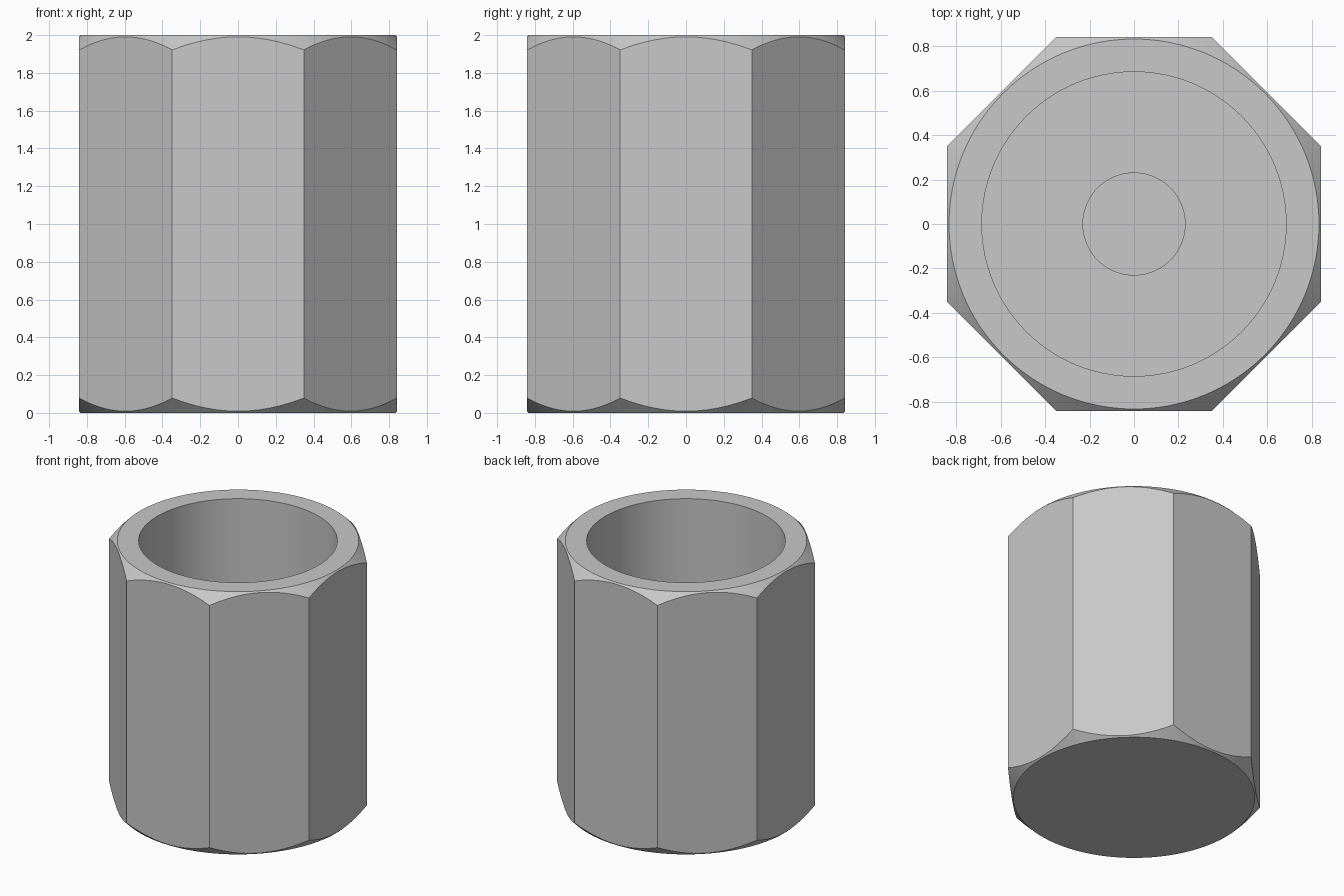
import bpy, bmesh, math

cube = bpy.data.objects.get("Cube")
if cube:
    bpy.data.objects.remove(cube, do_unlink=True)

HEIGHT = 2.0
APOTHEM = 0.842        # half width across the flats
RIM = 0.833            # outer radius of the end faces
CHAMFER = 0.12         # 45 degree chamfer, runs out past the corners
BORE, FLOOR = 0.685, 0.4
RECESS, RECESS_FLOOR = 0.23, 0.15

steel = bpy.data.materials.new("plain grey metal")
steel.use_nodes = True
grey = (0.58, 0.58, 0.58, 1.0)
steel.diffuse_color = grey
steel.node_tree.nodes["Principled BSDF"].inputs["Base Color"].default_value = grey


def add_object(name, bm):
    bmesh.ops.recalc_face_normals(bm, faces=bm.faces)
    mesh = bpy.data.meshes.new(name)
    bm.to_mesh(mesh)
    bm.free()
    mesh.materials.append(steel)
    obj = bpy.data.objects.new(name, mesh)
    bpy.context.collection.objects.link(obj)
    return obj


def lathe(name, profile, steps):
    bm = bmesh.new()
    verts = [bm.verts.new((r, 0, z)) for r, z in profile]
    edges = [bm.edges.new(pair) for pair in zip(verts, verts[1:])]
    bmesh.ops.spin(bm, geom=verts + edges, cent=(0, 0, 0), axis=(0, 0, 1),
                   angle=math.tau, steps=steps)
    bmesh.ops.remove_doubles(bm, verts=bm.verts, dist=1e-4)
    return add_object(name, bm)


# Turned body: chamfered ends, closed bottom, stepped blind bore
wide = RIM + CHAMFER
body = lathe("octagonal_sleeve", [
    (0, 0), (RIM, 0), (wide, CHAMFER),
    (wide, HEIGHT - CHAMFER), (RIM, HEIGHT),
    (BORE, HEIGHT), (BORE, FLOOR),
    (RECESS, FLOOR), (RECESS, RECESS_FLOOR), (0, RECESS_FLOOR),
], 96)

# Octagonal prism that trims the body to its eight flats
bm = bmesh.new()
ring = []
for i in range(8):
    a = math.tau * (i + 0.5) / 8
    r = APOTHEM / math.cos(math.pi / 8)
    ring.append(bm.verts.new((r * math.cos(a), r * math.sin(a), -0.5)))
base = bm.faces.new(ring)
top = bmesh.ops.extrude_face_region(bm, geom=[base])["geom"]
bmesh.ops.translate(bm, vec=(0, 0, HEIGHT + 1),
                    verts=[v for v in top if isinstance(v, bmesh.types.BMVert)])
prism = add_object("octagon_cutter", bm)
prism.hide_render = True

trim = body.modifiers.new("flats", "BOOLEAN")
trim.operation = "INTERSECT"
trim.solver = "EXACT"
trim.object = prism

bpy.ops.object.select_all(action="DESELECT")
body.select_set(True)
bpy.context.view_layer.objects.active = body
bpy.ops.object.modifier_apply(modifier=trim.name)
bpy.data.objects.remove(prism, do_unlink=True)

# Round surfaces smooth, machined edges crisp
bpy.ops.object.shade_smooth_by_angle(angle=math.radians(25))
